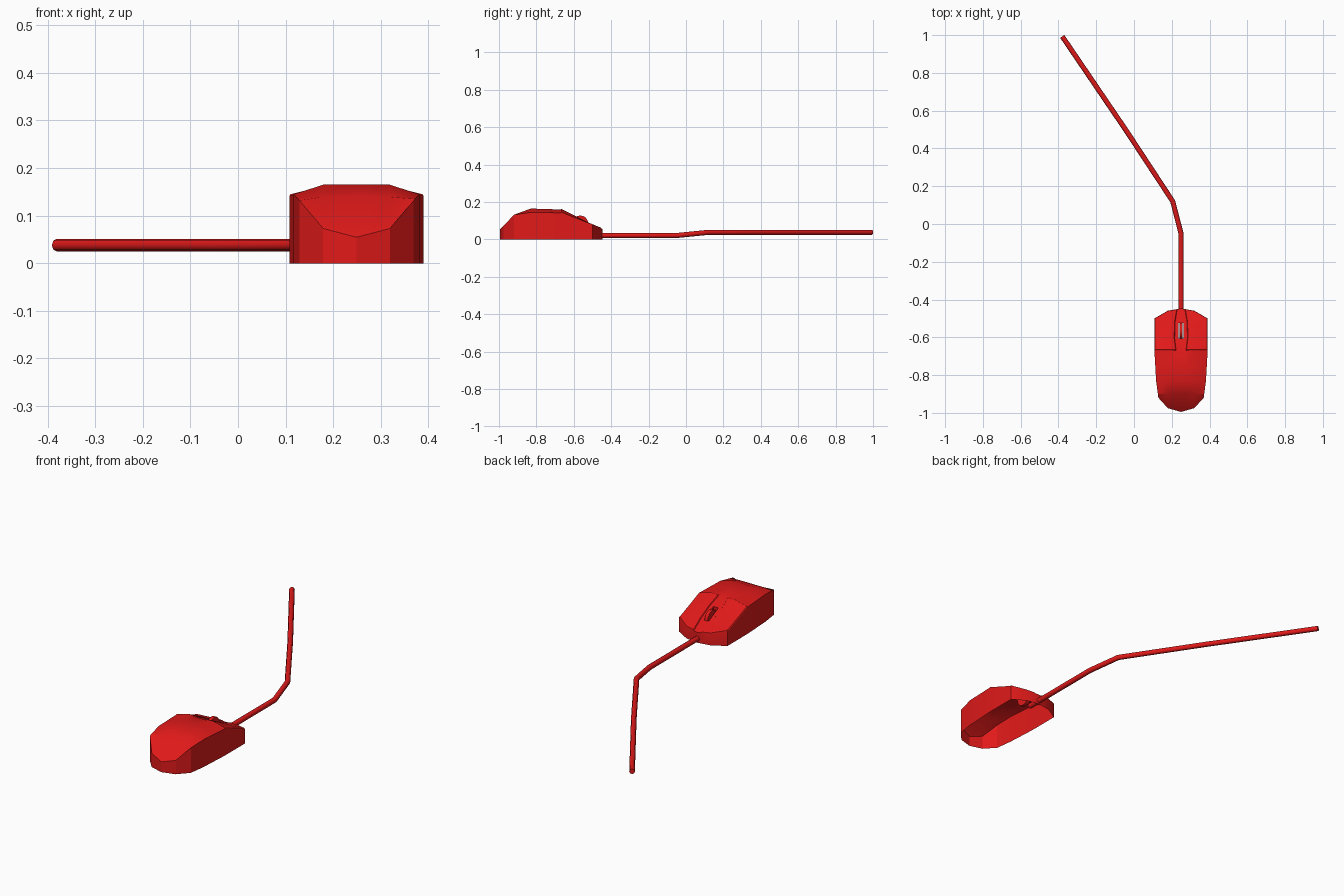
import bpy, bmesh, math
from mathutils import Matrix

if "Cube" in bpy.data.objects:
    bpy.data.objects.remove(bpy.data.objects["Cube"])

CX = 0.249
red = bpy.data.materials.new("red_plastic")
red.diffuse_color = (0.75, 0.01, 0.01, 1)
red.use_nodes = True
red.node_tree.nodes["Principled BSDF"].inputs["Base Color"].default_value = red.diffuse_color


def interp(table, t):
    if t <= table[0][0]:
        return table[0][1]
    for (a, va), (b, vb) in zip(table, table[1:]):
        if t <= b:
            return va + (vb - va) * (t - a) / (b - a)
    return table[-1][1]


def finish(name, bm):
    bmesh.ops.recalc_face_normals(bm, faces=bm.faces)
    me = bpy.data.meshes.new(name)
    bm.to_mesh(me)
    bm.free()
    ob = bpy.data.objects.new(name, me)
    bpy.context.collection.objects.link(ob)
    me.materials.append(red)
    bpy.ops.object.select_all(action='DESELECT')
    ob.select_set(True)
    bpy.context.view_layer.objects.active = ob
    bpy.ops.object.shade_smooth_by_angle(angle=math.radians(25))
    return ob


# Body profiles: ridge height, half width and rounded plan ends
HEIGHT = [(-1, .05), (-.975, .073), (-.92, .132), (-.83, .165), (-.67, .16),
          (-.6, .125), (-.52, .085), (-.447, .055)]
WIDTH = [(-.92, .12), (-.83, .132), (-.67, .141), (-.5, .141)]
DROP = [(-.92, 0), (-.83, .02), (-.66, .018), (-.5, 0)]
STRIP = [(-.67, .026), (-.6, .034), (-.52, .032), (-.447, .02)]
BACK = [(0, -.995), (.07, -.975), (.12, -.92)]
FRONT = [(0, -.447), (.07, -.459), (.141, -.5)]
ROWS = [None, -.90, -.83, -.75, -.67, -.605, -.525, None]

# Shell top: a grid whose columns follow the centre strip and wheel slot
bm = bmesh.new()
grid = []
for r, y0 in enumerate(ROWS):
    line = []
    for c in range(-4, 5):
        s, k = (1 if c >= 0 else -1), abs(c)
        y = y0 if y0 is not None else (-.95 if r == 0 else -.48)
        w = interp(WIDTH, y) if y0 is not None else (.12 if r == 0 else .141)
        strip = interp(STRIP, -.447 if r == len(ROWS) - 1 else y)
        x = [0, .014, strip, .07, w][k]
        if y0 is None:
            y = interp(BACK if r == 0 else FRONT, x)
        z = interp(HEIGHT, y) - (interp(DROP, y) if k == 4 else 0)
        line.append(bm.verts.new((CX + s * x, y, z)))
    grid.append(line)
face = {}
for r in range(len(ROWS) - 1):
    for c in range(8):
        face[r, c] = bm.faces.new((grid[r][c], grid[r][c + 1],
                                   grid[r + 1][c + 1], grid[r + 1][c]))

# Side walls, open underneath
rim = [e for e in bm.edges if e.is_boundary]
ext = bmesh.ops.extrude_edge_only(bm, edges=rim)["geom"]
for v in ext:
    if isinstance(v, bmesh.types.BMVert):
        v.co.z = 0
bmesh.ops.recalc_face_normals(bm, faces=bm.faces)

# Wheel slot opening with short inner walls
slot = [face[5, 3], face[5, 4]]
edges = {e for f in slot for e in f.edges if not all(g in slot for g in e.link_faces)}
bmesh.ops.delete(bm, geom=slot, context='FACES')
lip = bmesh.ops.extrude_edge_only(bm, edges=list(edges))["geom"]
for v in lip:
    if isinstance(v, bmesh.types.BMVert):
        v.co.z -= .02

# Two buttons, raised slightly beside the centre strip
for cols in ((0, 1), (6, 7)):
    bmesh.ops.inset_region(bm, faces=[face[r, c] for r in (4, 5, 6) for c in cols],
                           thickness=.003, depth=.004, use_even_offset=True)
finish("mouse_shell", bm)

# Scroll wheel
bm = bmesh.new()
bmesh.ops.create_cone(bm, cap_ends=True, segments=16, radius1=.042, radius2=.042, depth=.018,
                      matrix=Matrix.Translation((CX, -.565, .086)) @ Matrix.Rotation(math.pi / 2, 4, 'Y'))
finish("scroll_wheel", bm)


def tube(name, pts, radius):
    cu = bpy.data.curves.new(name, 'CURVE')
    cu.dimensions = '3D'
    cu.bevel_depth = radius
    cu.bevel_resolution = 2
    cu.use_fill_caps = True
    sp = cu.splines.new('POLY')
    sp.points.add(len(pts) - 1)
    for p, co in zip(sp.points, pts):
        p.co = (*co, 1)
    cu.materials.append(red)
    bpy.context.collection.objects.link(bpy.data.objects.new(name, cu))


# Cable
tube("cable", [(CX, -.52, .021), (CX, -.05, .021), (.205, .12, .038),
               (-.045, .5, .038), (-.38, .993, .038)], .0135)
